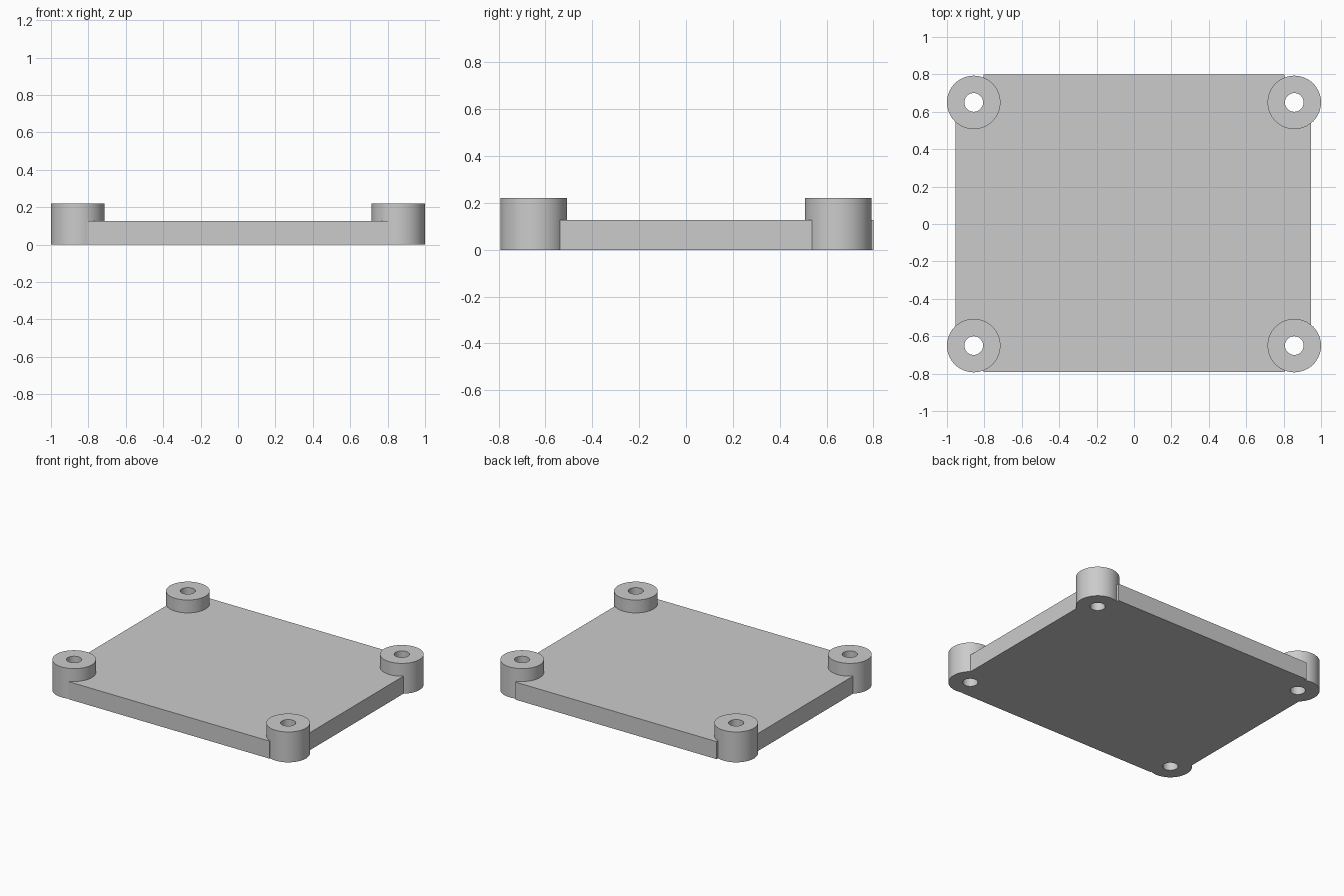
import bpy
import bmesh

cube = bpy.data.objects.get("Cube")
if cube:
    bpy.data.objects.remove(cube, do_unlink=True)

PLATE_H, POST_H = 0.127, 0.22
POST_X, POST_Y, POST_R, HOLE_R = 0.857, 0.65, 0.143, 0.05
LEFT, RIGHT, FRONT, BACK = -0.955, 0.947, -0.79, 0.8
NOTCH_X, NOTCH_Y = 0.805, 0.545

grey = bpy.data.materials.new("plain grey")
grey.use_nodes = True
colour = (0.6, 0.6, 0.6, 1)
grey.diffuse_color = colour
grey.node_tree.nodes["Principled BSDF"].inputs["Base Color"].default_value = colour


def prism(name, outline, height):
    """Extrude a flat outline upward from the ground."""
    bm = bmesh.new()
    base = bm.faces.new([bm.verts.new((x, y, 0)) for x, y in outline])
    top = bmesh.ops.extrude_face_region(bm, geom=[base])["geom"]
    verts = [v for v in top if isinstance(v, bmesh.types.BMVert)]
    bmesh.ops.translate(bm, verts=verts, vec=(0, 0, height))
    bmesh.ops.recalc_face_normals(bm, faces=bm.faces)
    mesh = bpy.data.meshes.new(name)
    bm.to_mesh(mesh)
    bm.free()
    obj = bpy.data.objects.new(name, mesh)
    bpy.context.collection.objects.link(obj)
    mesh.materials.append(grey)
    return obj


def cylinder(name, x, y, radius, z0, z1):
    bpy.ops.mesh.primitive_cylinder_add(
        vertices=64, radius=radius, depth=z1 - z0, location=(x, y, (z0 + z1) / 2))
    obj = bpy.context.object
    obj.name = name
    obj.data.materials.append(grey)
    return obj


def combine(target, tool, operation):
    """Apply a boolean and discard the helper."""
    tool.hide_render = True
    mod = target.modifiers.new(operation, "BOOLEAN")
    mod.operation, mod.object, mod.solver = operation, tool, "EXACT"
    bpy.context.view_layer.objects.active = target
    bpy.ops.object.modifier_apply(modifier=mod.name)
    bpy.data.objects.remove(tool, do_unlink=True)


# Flat plate with its corners notched out beneath the posts
outline = [
    (-NOTCH_X, FRONT), (NOTCH_X, FRONT), (NOTCH_X, -NOTCH_Y), (RIGHT, -NOTCH_Y),
    (RIGHT, NOTCH_Y), (NOTCH_X, NOTCH_Y), (NOTCH_X, BACK), (-NOTCH_X, BACK),
    (-NOTCH_X, NOTCH_Y), (LEFT, NOTCH_Y), (LEFT, -NOTCH_Y), (-NOTCH_X, -NOTCH_Y),
]
plate = prism("mounting_plate", outline, PLATE_H)

# Round corner posts, each drilled through
corners = [(sx * POST_X, sy * POST_Y) for sx in (-1, 1) for sy in (-1, 1)]
for x, y in corners:
    combine(plate, cylinder("corner_post", x, y, POST_R, 0, POST_H), "UNION")
for x, y in corners:
    combine(plate, cylinder("screw_hole", x, y, HOLE_R, -0.1, POST_H + 0.1), "DIFFERENCE")

# Smooth the round walls, keep the rims crisp
bpy.ops.object.select_all(action="DESELECT")
plate.select_set(True)
bpy.context.view_layer.objects.active = plate
bpy.ops.object.shade_smooth_by_angle(angle=0.5)
